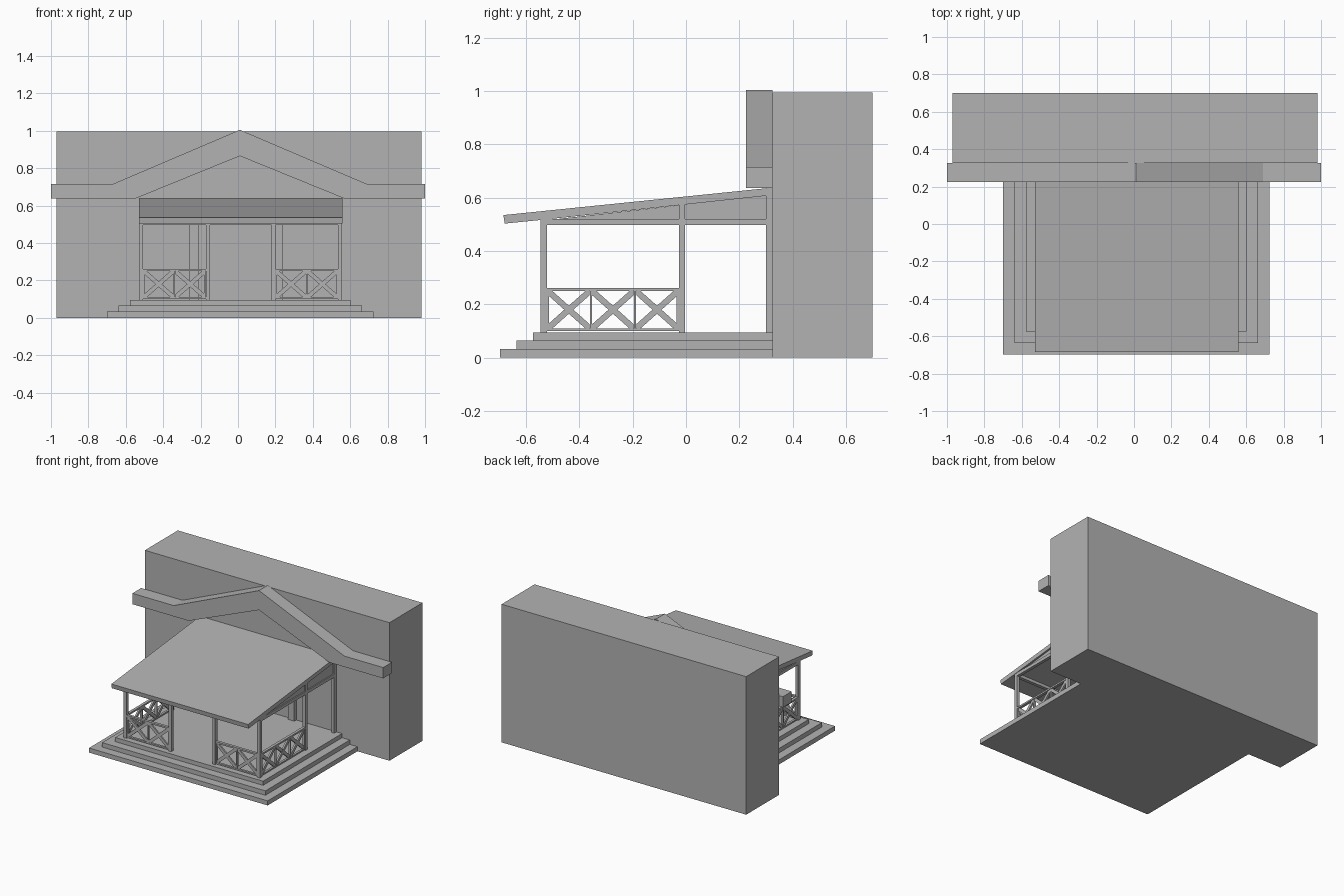
import bpy, bmesh
from mathutils import Vector

cube = bpy.data.objects.get("Cube")
if cube:
    bpy.data.objects.remove(cube, do_unlink=True)

grey = bpy.data.materials.new("plain_grey")
grey.use_nodes = True
grey.diffuse_color = (0.45, 0.45, 0.45, 1)
grey.node_tree.nodes["Principled BSDF"].inputs["Base Color"].default_value = (0.45, 0.45, 0.45, 1)


def finish(name, bm):
    bmesh.ops.recalc_face_normals(bm, faces=bm.faces)
    mesh = bpy.data.meshes.new(name)
    bm.to_mesh(mesh)
    bm.free()
    mesh.materials.append(grey)
    obj = bpy.data.objects.new(name, mesh)
    bpy.context.collection.objects.link(obj)
    return obj


def box(name, x0, x1, y0, y1, z0, z1):
    bm = bmesh.new()
    bmesh.ops.create_cube(bm, size=1)
    for v in bm.verts:
        v.co = ((x0 + x1) / 2 + v.co.x * (x1 - x0),
                (y0 + y1) / 2 + v.co.y * (y1 - y0),
                (z0 + z1) / 2 + v.co.z * (z1 - z0))
    return finish(name, bm)


def prism(name, profile, axis, start, end):
    """Extrude a (horizontal, z) profile along x or y."""
    bm = bmesh.new()
    place = (lambda p: (start, p[0], p[1])) if axis == "x" else (lambda p: (p[0], start, p[1]))
    face = bm.faces.new([bm.verts.new(place(p)) for p in profile])
    ext = bmesh.ops.extrude_face_region(bm, geom=[face])
    move = Vector((end - start, 0, 0)) if axis == "x" else Vector((0, end - start, 0))
    bmesh.ops.translate(bm, vec=move, verts=[v for v in ext["geom"] if isinstance(v, bmesh.types.BMVert)])
    return finish(name, bm)


def railing(name, axis, a, b, mid, bays):
    """Rails, dividers and crossed braces from a to b, centred on mid."""
    extrude = "x" if axis == "y" else "y"

    def bar(part, u0, u1, z0, z1, half):
        prism(f"{name}_{part}", [(u0, z0), (u1, z0), (u1, z1), (u0, z1)],
              extrude, mid - half, mid + half)

    bar("top_rail", a, b, 0.25, 0.262, 0.01)
    bar("bottom_rail", a, b, 0.1, 0.11, 0.008)
    step = (b - a) / bays
    for i in range(bays + 1):
        u = min(max(a + i * step, a + 0.005), b - 0.005)
        bar("divider", u - 0.004, u + 0.004, 0.1, 0.255, 0.008)
    for i in range(bays):
        u0, u1 = a + i * step + 0.005, a + (i + 1) * step - 0.005
        w = 0.016
        for p, q, d, half in ((u0, u1, w, 0.006), (u1, u0, -w, 0.0055)):
            prism(f"{name}_brace",
                  [(p, 0.11), (p + d, 0.11), (q, 0.25 - w), (q, 0.25), (q - d, 0.25), (p, 0.11 + w)],
                  extrude, mid - half, mid + half)


# Main building block
box("main_block", -0.97, 0.98, 0.325, 0.7, 0, 0.995)

# Gabled band on the facade
prism("gable_band",
      [(-1, 0.715), (-0.67, 0.715), (0.01, 1.005), (0.69, 0.715), (1, 0.715),
       (1, 0.637), (0.57, 0.637), (0.01, 0.865), (-0.55, 0.637), (-1, 0.637)],
      "y", 0.225, 0.325)

# Stepped base
for i in range(3):
    inset = 0.0615 * i
    box("porch_step", -0.7 + inset, 0.725 - inset, -0.697 + inset, 0.326,
        (0, 0.033, 0.065)[i], (0.033, 0.065, 0.095)[i])

# Sloped roof slab
prism("porch_roof", [(-0.685, 0.535), (0.325, 0.638), (0.325, 0.61), (-0.54, 0.517), (-0.68, 0.503)],
      "x", -0.53, 0.56)

# Columns
for x in (-0.53, 0.535):
    for y, top in ((-0.545, 0.515), (-0.027, 0.575), (0.3, 0.612)):
        box("side_column", x, x + 0.022, y, y + 0.024, 0.095, top)
for x in (-0.172, 0.178):
    box("entrance_column", x, x + 0.022, -0.545, -0.521, 0.095, 0.515)

# Beams below the roof, with recessed panels above the side ones
box("front_beam", -0.53, 0.557, -0.545, -0.521, 0.497, 0.518)
for x in (-0.53, 0.535):
    box("side_beam", x, x + 0.022, -0.53, 0.325, 0.497, 0.52)
    prism("side_infill", [(-0.53, 0.515), (0.31, 0.515), (0.31, 0.61)], "x", x + 0.008, x + 0.014)

# Railings
for x in (-0.519, 0.546):
    railing("side_railing", "y", -0.522, -0.026, x, 3)
railing("front_railing_right", "x", -0.508, -0.172, -0.533, 2)
railing("front_railing_left", "x", 0.2, 0.535, -0.533, 2)

# Door frame on the wall
for x in (-0.26, 0.187):
    box("door_jamb", x, x + 0.05, 0.302, 0.326, 0.095, 0.5)
box("door_lintel", -0.26, 0.237, 0.302, 0.326, 0.5, 0.55)
